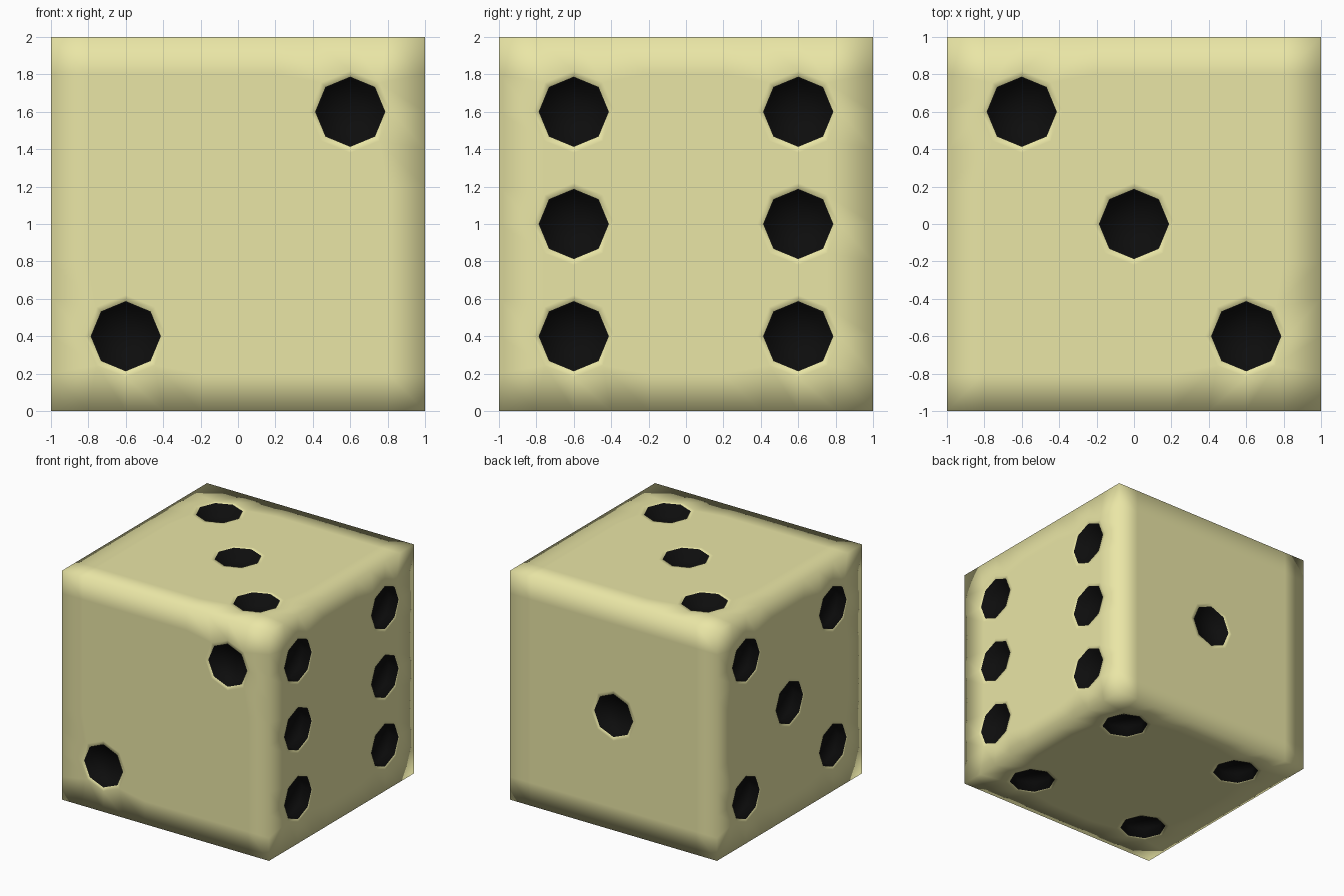
import bpy, bmesh, math
from mathutils import Vector

if "Cube" in bpy.data.objects:
    bpy.data.objects.remove(bpy.data.objects["Cube"])

RIM, DEPTH, S = 0.22, 0.08, 0.6


def material(name, color):
    m = bpy.data.materials.new(name)
    m.diffuse_color = color
    m.use_nodes = True
    m.node_tree.nodes["Principled BSDF"].inputs["Base Color"].default_value = m.diffuse_color
    return m


# Cube gridded in 0.2 steps: every pip sits on a 2x2 block of cells
bm = bmesh.new()
bmesh.ops.create_cube(bm, size=2)
bmesh.ops.subdivide_edges(bm, edges=bm.edges[:], cuts=9, use_grid_fill=True)
bm.normal_update()

X, Y, Z = Vector((1, 0, 0)), Vector((0, 1, 0)), Vector((0, 0, 1))
corners = [(-1, -1), (-1, 1), (1, -1), (1, 1)]
# Each side: normal, two in-plane axes, pip places
sides = [
    (-Y, X, Z, [(1, 1), (-1, -1)]),
    (Y, X, Z, [(0, 0)]),
    (X, Y, Z, [(a, b) for a in (-1, 1) for b in (-1, 0, 1)]),
    (-X, Y, Z, corners + [(0, 0)]),
    (Z, X, Y, [(-1, 1), (0, 0), (1, -1)]),
    (-Z, X, Y, corners),
]


def cut_pip(n, c):
    # Round the block of four cells into an octagon
    faces = [f for f in bm.faces if f.normal.dot(n) > 0.9
             and (f.calc_center_median() - c).length < 0.16]
    for v in {v for f in faces for v in f.verts}:
        d = v.co - c
        if d.length > 0.05:
            v.co = c + d.normalized() * RIM
    # Narrow body-coloured rim, then the sunken black recess
    bmesh.ops.inset_region(bm, faces=faces, thickness=0.031, use_even_offset=True)
    wall = bmesh.ops.inset_region(bm, faces=faces, thickness=0.01,
                                  use_even_offset=True)["faces"]
    for v in {v for f in faces for v in f.verts}:
        v.co -= n * DEPTH
    for f in faces + wall:
        f.material_index = 1


for n, u, w, places in sides:
    for a, b in places:
        cut_pip(n, n + u * a * S + w * b * S)

# Stand on the floor, smooth shading all over
bmesh.ops.translate(bm, verts=bm.verts[:], vec=(0, 0, 1))
for f in bm.faces:
    f.smooth = True
bm.normal_update()

mesh = bpy.data.meshes.new("die")
bm.to_mesh(mesh)
bm.free()
mesh.materials.append(material("ivory", (0.82, 0.79, 0.38, 1)))
mesh.materials.append(material("black", (0.004, 0.004, 0.004, 1)))
die = bpy.data.objects.new("die", mesh)
bpy.context.collection.objects.link(die)
